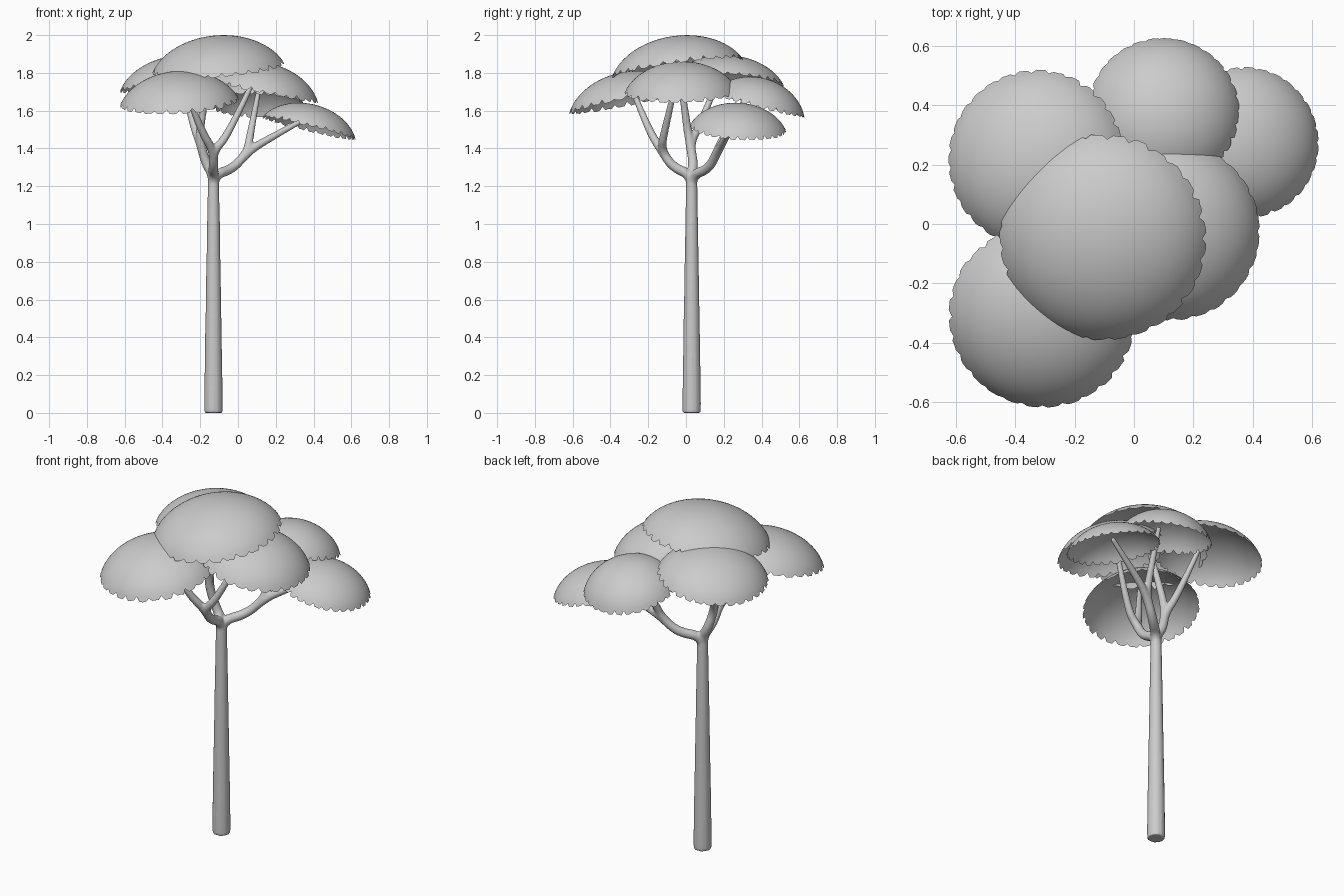
import bpy, bmesh, math, random
from mathutils import Vector

if "Cube" in bpy.data.objects:
    bpy.data.objects.remove(bpy.data.objects["Cube"])

random.seed(4)


def tube(name, pts, radii):
    cu = bpy.data.curves.new(name, 'CURVE')
    cu.dimensions = '3D'
    cu.bevel_depth = 1.0
    cu.bevel_resolution = 4
    cu.use_fill_caps = True
    sp = cu.splines.new('NURBS')
    sp.points.add(len(pts) - 1)
    for p, co, r in zip(sp.points, pts, radii):
        p.co = (*co, 1)
        p.radius = r
    sp.order_u = 3
    sp.use_endpoint_u = True
    sp.resolution_u = 8
    ob = bpy.data.objects.new(name, cu)
    bpy.context.collection.objects.link(ob)
    return ob


# Trunk and three forked boughs: each pair of limbs shares its lower path
base = (-0.13, 0.03)
parts = [tube("trunk", [(*base, 0), (*base, 0.01), (*base, 0.6), (*base, 1.2), (*base, 1.25)],
              [0.048, 0.051, 0.041, 0.031, 0.029])]
boughs = [
    ([(-0.13, -0.07, 1.30), (-0.13, -0.13, 1.39)],
     [[(-0.20, -0.20, 1.50), (-0.29, -0.30, 1.75)], [(-0.05, -0.12, 1.47), (0.10, -0.04, 1.80)]]),
    ([(-0.17, 0.04, 1.32), (-0.20, 0.02, 1.43)],
     [[(-0.24, 0.08, 1.53), (-0.31, 0.19, 1.82)], [(-0.20, 0.00, 1.55), (-0.12, -0.05, 1.92)]]),
    ([(-0.03, 0.12, 1.29), (0.05, 0.165, 1.38)],
     [[(0.14, 0.20, 1.44), (0.38, 0.27, 1.57)], [(0.06, 0.19, 1.45), (0.11, 0.34, 1.71)]]),
]
for low, limbs in boughs:
    for limb in limbs:
        parts.append(tube("limb", [(*base, 1.19), (*base, 1.26)] + low + limb,
                          [0.026, 0.028, 0.026, 0.024, 0.021, 0.013]))

# Fuse the wood into one smooth body
bpy.ops.object.select_all(action='DESELECT')
for ob in parts:
    ob.select_set(True)
bpy.context.view_layer.objects.active = parts[0]
bpy.ops.object.convert(target='MESH')
bpy.ops.object.join()
wood = bpy.context.view_layer.objects.active
wood.name = "trunk_and_branches"
rm = wood.modifiers.new("fuse", 'REMESH')
rm.mode = 'VOXEL'
rm.voxel_size = 0.006
rm.use_smooth_shade = True
sm = wood.modifiers.new("soften", 'SMOOTH')
sm.factor = 0.5
sm.iterations = 8


# Leaf domes: thin open shells with a notched rim
def dome(name, centre, radius, height, slope):
    teeth, per, rings = random.randint(28, 32), 4, 14
    n, tmax = teeth * per, math.radians(70)
    rot = Vector((0, 0, 1)).rotation_difference(Vector((-slope[0], -slope[1], 1)))

    def point(t, a):
        r = radius * math.sin(t) / math.sin(tmax)
        z = height * (math.cos(t) - math.cos(tmax)) / (1 - math.cos(tmax))
        return Vector(centre) + rot @ Vector((r * math.cos(a), r * math.sin(a), z))

    bm = bmesh.new()
    top = bm.verts.new(point(0, 0))
    prev = None
    for i in range(1, rings + 2):
        f = 0.9 * i / rings
        row = []
        for k in range(n):
            if i > rings:
                f = random.uniform(0.92, 0.96) if k % per == 0 else random.uniform(0.985, 1.01)
            row.append(bm.verts.new(point(tmax * f, 2 * math.pi * k / n)))
        for k in range(n):
            j = (k + 1) % n
            if prev:
                bm.faces.new((prev[k], row[k], row[j], prev[j]))
            else:
                bm.faces.new((top, row[k], row[j]))
        prev = row
    for face in bm.faces:
        face.smooth = True
    me = bpy.data.meshes.new(name)
    bm.to_mesh(me)
    bm.free()
    bpy.context.collection.objects.link(bpy.data.objects.new(name, me))


dome("leaf_dome_top", (-0.105, -0.045, 1.825), 0.35, 0.17, (0.08, 0.14))
dome("leaf_dome_back_left", (-0.33, 0.22, 1.745), 0.30, 0.145, (0.16, -0.06))
dome("leaf_dome_front_left", (-0.31, -0.31, 1.645), 0.315, 0.16, (0.06, 0.20))
dome("leaf_dome_right", (0.13, -0.025, 1.70), 0.30, 0.155, (-0.20, 0.02))
dome("leaf_dome_back", (0.10, 0.38, 1.625), 0.255, 0.15, (-0.03, -0.25))
dome("leaf_dome_far_right", (0.375, 0.275, 1.505), 0.255, 0.13, (-0.24, -0.06))
